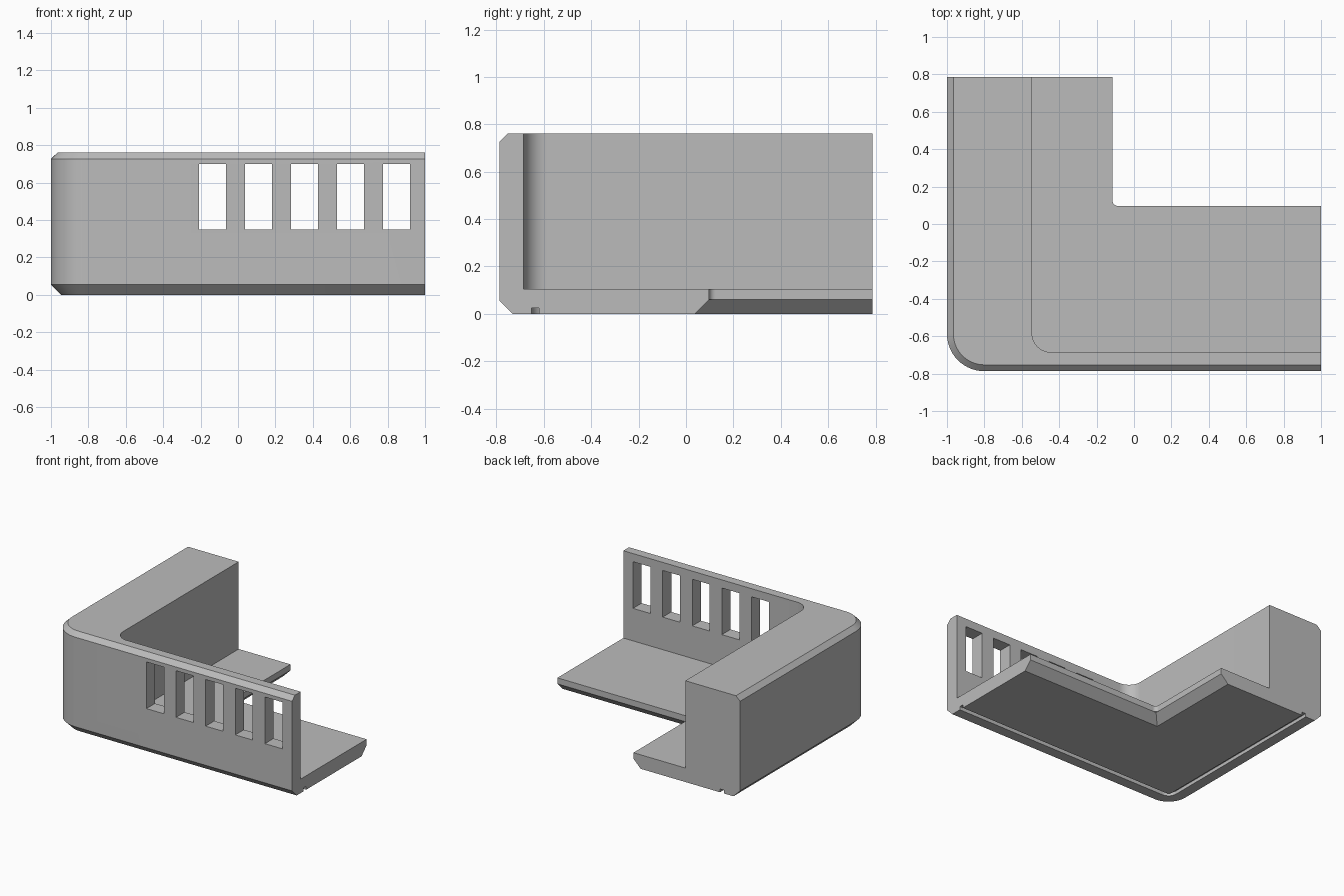
import bpy, bmesh, math
from mathutils import Vector

cube = bpy.data.objects.get("Cube")
if cube:
    bpy.data.objects.remove(cube, do_unlink=True)

grey = bpy.data.materials.new("plain grey")
grey.use_nodes = True
COLOUR = (0.5, 0.5, 0.5, 1)
grey.diffuse_color = COLOUR
grey.node_tree.nodes["Principled BSDF"].inputs["Base Color"].default_value = COLOUR

SIDE, END, STEPS = 1.0, 0.787, 14


def corner_path(x, y, r):
    """L-shaped path with a rounded corner, from the right end to the back end."""
    pts = [(SIDE, y)]
    for i in range(STEPS + 1):
        a = math.radians(270 - 90 * i / STEPS)
        pts.append((x + r + r * math.cos(a), y + r + r * math.sin(a)))
    return pts + [(x, END)]


# Cross-section: corner x, corner y, corner radius, height
profile = [
    (-0.945, -0.732, 0.145, 0),      # outer bottom bevel
    (-1, -END, 0.2, 0.055),
    (-1, -END, 0.2, 0.727),          # outer top bevel
    (-0.966, -0.753, 0.166, 0.76),
    (-0.545, -0.685, 0.1, 0.76),     # inner wall
    (-0.545, -0.685, 0.1, 0.105),
    (-0.115, 0.097, 0.028, 0.105),   # floor lip
    (-0.115, 0.097, 0.028, 0.06),
    (-0.115, 0.097, 0, 0.06),
    (-0.175, 0.037, 0, 0),           # lip underside bevel
    (-0.833, -0.62, 0.033, 0),       # groove under the floor
    (-0.833, -0.62, 0.033, 0.025),
    (-0.866, -0.653, 0.066, 0.025),
    (-0.866, -0.653, 0.066, 0),
]

# Sweep the cross-section around the corner
bm = bmesh.new()
rows = [[bm.verts.new((px, py, z)) for px, py in corner_path(x, y, r)]
        for x, y, r, z in profile]
for a, b in zip(rows, rows[1:] + rows[:1]):
    for i in range(len(a) - 1):
        bm.faces.new((a[i], a[i + 1], b[i + 1], b[i]))
for end in (0, -1):
    bm.faces.new([row[end] for row in rows])
bmesh.ops.remove_doubles(bm, verts=bm.verts, dist=0.0001)
bmesh.ops.recalc_face_normals(bm, faces=bm.faces)
mesh = bpy.data.meshes.new("corner_bracket")
bm.to_mesh(mesh)
bm.free()
mesh.materials.append(grey)
bracket = bpy.data.objects.new("corner_bracket", mesh)
bpy.context.collection.objects.link(bracket)

# Window openings through the front wall
bm = bmesh.new()
for i in range(5):
    box = bmesh.ops.create_cube(bm, size=1)["verts"]
    bmesh.ops.scale(bm, verts=box, vec=(0.145, 0.3, 0.35))
    bmesh.ops.translate(bm, verts=box, vec=Vector((-0.137 + 0.246 * i, -0.735, 0.524)))
cut_mesh = bpy.data.meshes.new("window_cutter")
bm.to_mesh(cut_mesh)
bm.free()
cut_mesh.materials.append(grey)
cutter = bpy.data.objects.new("window_cutter", cut_mesh)
bpy.context.collection.objects.link(cutter)
cutter.hide_render = True

mod = bracket.modifiers.new("windows", "BOOLEAN")
mod.operation, mod.solver, mod.object = "DIFFERENCE", "EXACT", cutter
bpy.ops.object.select_all(action="DESELECT")
bpy.context.view_layer.objects.active = bracket
bracket.select_set(True)
bpy.ops.object.modifier_apply(modifier=mod.name)
bpy.data.objects.remove(cutter, do_unlink=True)
bpy.ops.object.shade_smooth_by_angle(angle=math.radians(25))
